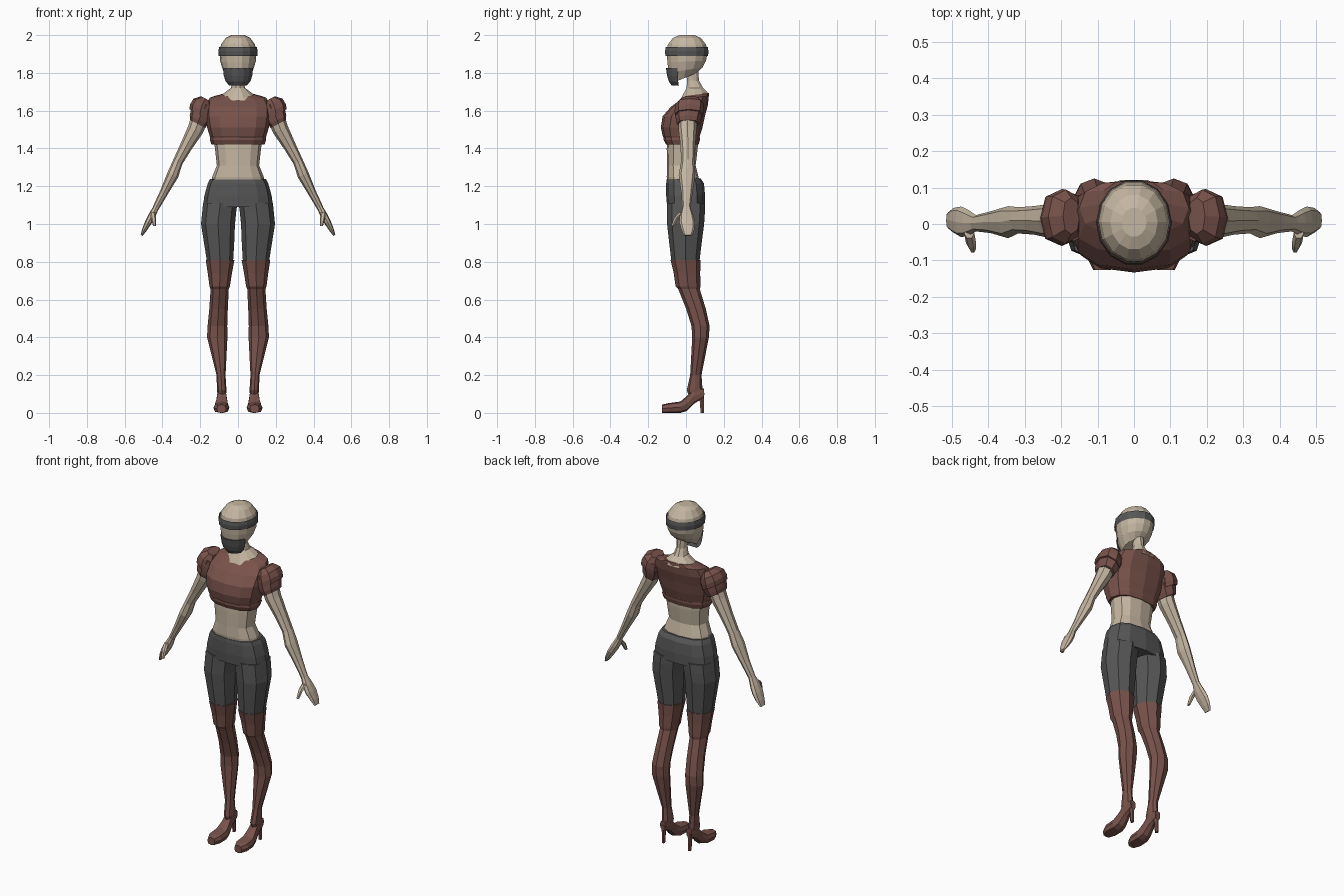
import bpy, bmesh, math
from mathutils import Vector


def material(name, rgb):
    m = bpy.data.materials.new(name)
    m.diffuse_color = (*rgb, 1)
    return m


SKIN = material("skin", (0.56, 0.47, 0.36))
BROWN = material("brown_leather", (0.19, 0.085, 0.07))
DARK = material("dark_cloth", (0.095, 0.095, 0.095))
X, Y, Z = Vector((1, 0, 0)), Vector((0, 1, 0)), Vector((0, 0, 1))
ARM_U = Vector((0.88, 0, 0.47))      # cross-section axis of the hanging arm


def loft(name, mat, rings, n=8, u=X, v=Y, power=2.0, cap=True, mirror=False, arc=None):
    """Skin rings of (x, y, z, ru, rv[, tilt]); tilt lifts z along the v axis."""
    bm = bmesh.new()
    loops = []
    for x, y, z, ru, rv, *t in rings:
        tilt = t[0] if t else 0
        loop = []
        for i in range(n):
            if arc:
                a = math.radians(arc[0] + (arc[1] - arc[0]) * i / (n - 1))
            else:
                a = 2 * math.pi * i / n
            c, s = math.cos(a), math.sin(a)
            c = math.copysign(abs(c) ** (2 / power), c) * ru
            s = math.copysign(abs(s) ** (2 / power), s) * rv
            loop.append(bm.verts.new(Vector((x, y, z)) + u * c + v * s + Z * tilt * s))
        loops.append(loop)
    for a, b in zip(loops, loops[1:]):
        for i in range(n - 1 if arc else n):
            j = (i + 1) % n
            bm.faces.new((a[i], a[j], b[j], b[i]))
    if cap:
        bm.faces.new(loops[0])
        bm.faces.new(loops[-1])
    bmesh.ops.recalc_face_normals(bm, faces=bm.faces)
    me = bpy.data.meshes.new(name)
    bm.to_mesh(me)
    bm.free()
    me.materials.append(mat)
    ob = bpy.data.objects.new(name, me)
    bpy.context.collection.objects.link(ob)
    if mirror:
        ob.modifiers.new("mirror", 'MIRROR').use_mirror_merge = False
    return ob


# Head, headband and face mask
loft("head", SKIN, [
    (0, 0.005, 2.0, 0.035, 0.04), (0, 0.005, 1.985, 0.065, 0.076),
    (0, 0.005, 1.95, 0.09, 0.104), (0, 0.006, 1.91, 0.098, 0.111),
    (0, 0.004, 1.86, 0.094, 0.105, 0.05), (0, -0.002, 1.815, 0.08, 0.092, 0.15),
    (0, -0.01, 1.772, 0.052, 0.065, 0.42)], n=14)
loft("headband", DARK, [
    (0, 0.004, 1.937, 0.1, 0.114), (0, 0.004, 1.915, 0.104, 0.118),
    (0, 0.004, 1.89, 0.102, 0.116)], n=14, cap=False)
loft("face_mask", DARK, [
    (0, 0, 1.825, 0.088, 0.106), (0, 0, 1.785, 0.083, 0.1),
    (0, -0.005, 1.755, 0.073, 0.086), (0, -0.01, 1.733, 0.05, 0.066)],
    n=7, arc=(205, 335))

# Neck and bare waist
loft("neck", SKIN, [
    (0, 0.03, 1.83, 0.032, 0.036), (0, 0.037, 1.76, 0.028, 0.033),
    (0, 0.047, 1.72, 0.038, 0.046), (0, 0.045, 1.685, 0.085, 0.072, 0.2),
    (0, 0.04, 1.655, 0.12, 0.085, 0.2)], n=10)
loft("waist", SKIN, [
    (0, -0.018, 1.46, 0.13, 0.082), (0, -0.02, 1.4, 0.122, 0.082),
    (0, -0.025, 1.31, 0.112, 0.076), (0, -0.018, 1.25, 0.136, 0.084),
    (0, -0.01, 1.21, 0.145, 0.085)], n=12, power=2.4)

# Cropped top with hem band
loft("crop_top", BROWN, [
    (0, 0.055, 1.685, 0.09, 0.066, 0.12), (0, 0.045, 1.668, 0.15, 0.076, 0.15),
    (0, 0.018, 1.625, 0.172, 0.098, 0.05), (0, -0.012, 1.57, 0.172, 0.112),
    (0, -0.023, 1.51, 0.163, 0.11), (0, -0.025, 1.465, 0.15, 0.098),
    (0, -0.02, 1.44, 0.14, 0.088)], n=12, power=2.5)
loft("hem_band", BROWN, [
    (0, -0.022, 1.458, 0.148, 0.096), (0, -0.022, 1.445, 0.149, 0.096),
    (0, -0.02, 1.42, 0.14, 0.086)], n=12, power=2.5)

# Puffed sleeves with shoulder caps
loft("sleeve", BROWN, [
    (0.165, 0.018, 1.63, 0.05, 0.065), (0.196, 0.015, 1.58, 0.06, 0.07),
    (0.208, 0.012, 1.55, 0.054, 0.066), (0.214, 0.012, 1.53, 0.046, 0.06)],
    u=ARM_U, power=2.4, mirror=True)
loft("shoulder_cap", BROWN, [
    (0.172, 0.022, 1.664, 0.026, 0.05), (0.187, 0.02, 1.638, 0.055, 0.074),
    (0.197, 0.018, 1.605, 0.064, 0.078), (0.202, 0.016, 1.578, 0.063, 0.075)],
    u=ARM_U, power=2.4, mirror=True)

# Arms, hands and thumbs
loft("arm", SKIN, [
    (0.195, 0.01, 1.58, 0.048, 0.052), (0.225, 0.008, 1.5, 0.043, 0.048),
    (0.275, 0.01, 1.41, 0.033, 0.039), (0.318, 0.01, 1.33, 0.027, 0.036),
    (0.345, 0.005, 1.26, 0.031, 0.044), (0.393, 0.005, 1.165, 0.022, 0.03),
    (0.435, 0.002, 1.085, 0.017, 0.022)], u=ARM_U, mirror=True)
loft("hand", SKIN, [
    (0.43, 0.002, 1.095, 0.015, 0.02), (0.455, 0.003, 1.045, 0.019, 0.036),
    (0.474, 0.006, 1.01, 0.018, 0.042), (0.495, 0.01, 0.97, 0.013, 0.034),
    (0.51, 0.01, 0.94, 0.006, 0.022)], u=ARM_U, power=2.4, mirror=True)
loft("thumb", SKIN, [
    (0.452, -0.025, 1.06, 0.014, 0.015), (0.447, -0.052, 1.03, 0.014, 0.014),
    (0.442, -0.07, 0.99, 0.008, 0.01)], n=6, mirror=True)

# Shorts: hips and two thighs
loft("shorts_hips", DARK, [
    (0, -0.012, 1.238, 0.148, 0.09, 0.03), (0, -0.005, 1.215, 0.16, 0.1),
    (0, -0.002, 1.15, 0.178, 0.103), (0, 0, 1.09, 0.186, 0.1)], n=12, power=2.6)
loft("shorts_leg", DARK, [
    (0.094, 0, 1.11, 0.091, 0.1), (0.1, 0, 1.06, 0.09, 0.1),
    (0.106, -0.002, 1.0, 0.09, 0.098), (0.1, -0.003, 0.9, 0.08, 0.086),
    (0.095, -0.003, 0.8, 0.069, 0.074)], power=2.2, mirror=True)

# Thigh-high boots with knee fold
loft("boot_shaft", BROWN, [
    (0.095, -0.002, 0.81, 0.076, 0.08), (0.096, 0.005, 0.74, 0.064, 0.07),
    (0.097, 0.011, 0.67, 0.054, 0.066), (0.097, 0.016, 0.655, 0.048, 0.057),
    (0.103, 0.053, 0.55, 0.049, 0.052), (0.109, 0.077, 0.46, 0.052, 0.048),
    (0.11, 0.077, 0.4, 0.054, 0.044), (0.09, 0.052, 0.2, 0.024, 0.03),
    (0.086, 0.046, 0.12, 0.025, 0.042), (0.086, 0.055, 0.085, 0.022, 0.038)],
    mirror=True)
loft("boot_foot", BROWN, [
    (0.088, -0.126, 0.022, 0.024, 0.022), (0.088, -0.09, 0.026, 0.042, 0.026),
    (0.087, -0.03, 0.03, 0.04, 0.03), (0.086, 0.005, 0.05, 0.032, 0.04),
    (0.086, 0.045, 0.092, 0.025, 0.042), (0.086, 0.095, 0.105, 0.018, 0.024)],
    v=Z, power=3, mirror=True)
loft("boot_heel", BROWN, [
    (0.086, 0.078, 0.105, 0.02, 0.022), (0.086, 0.084, 0.06, 0.011, 0.013),
    (0.086, 0.087, 0, 0.009, 0.011)], n=6, mirror=True)
